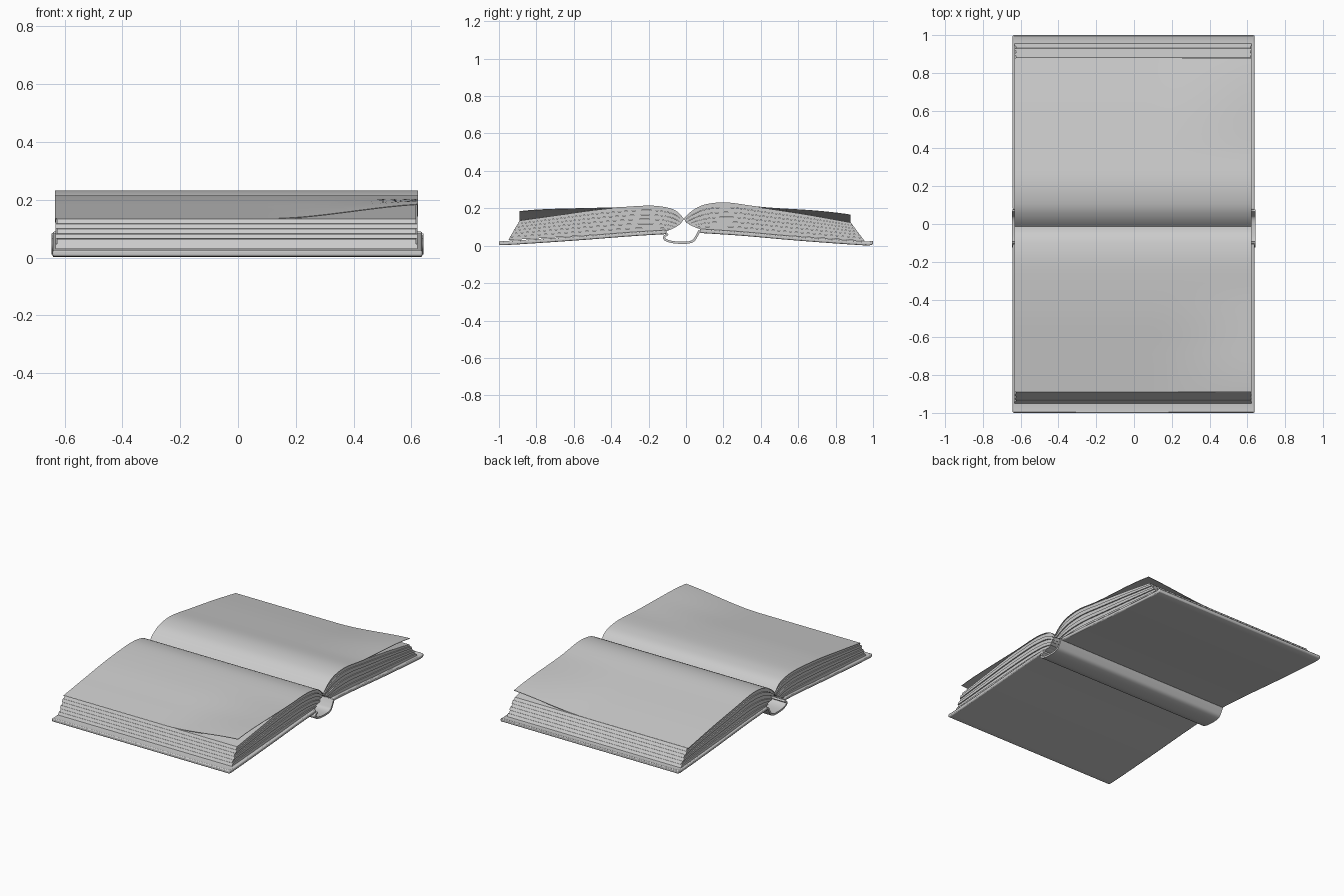
import bpy
import bmesh
import math
from mathutils import Vector

if "Cube" in bpy.data.objects:
    bpy.data.objects.remove(bpy.data.objects["Cube"], do_unlink=True)

grey = bpy.data.materials.new("light grey")
grey.use_nodes = True
COLOUR = (0.6, 0.6, 0.6, 1)
grey.diffuse_color = COLOUR
grey.node_tree.nodes["Principled BSDF"].inputs["Base Color"].default_value = COLOUR


def spline(points, n):
    """Sample a smooth curve through (y, z) points, evenly by length."""
    p = [Vector(q) for q in points]
    p = [2 * p[0] - p[1]] + p + [2 * p[-1] - p[-2]]
    fine = []
    for a, b, c, d in zip(p, p[1:], p[2:], p[3:]):
        for i in range(16):
            t = i / 16
            fine.append(0.5 * (2 * b + (c - a) * t + (2 * a - 5 * b + 4 * c - d) * t ** 2
                               + (3 * b - a - 3 * c + d) * t ** 3))
    fine.append(p[-2])
    dist = [0]
    for a, b in zip(fine, fine[1:]):
        dist.append(dist[-1] + (b - a).length)
    out, j = [], 0
    for i in range(n):
        s = dist[-1] * i / (n - 1)
        while j < len(fine) - 2 and dist[j + 1] < s:
            j += 1
        out.append(fine[j].lerp(fine[j + 1], (s - dist[j]) / (dist[j + 1] - dist[j])))
    return out


def finish(bm, name):
    bmesh.ops.recalc_face_normals(bm, faces=bm.faces)
    mesh = bpy.data.meshes.new(name)
    bm.to_mesh(mesh)
    bm.free()
    mesh.materials.append(grey)
    obj = bpy.data.objects.new(name, mesh)
    bpy.context.collection.objects.link(obj)
    bpy.ops.object.select_all(action="DESELECT")
    obj.select_set(True)
    bpy.context.view_layer.objects.active = obj
    bpy.ops.object.shade_smooth_by_angle(angle=math.radians(35))
    return obj


def slab(name, upper, lower, x0, x1, lift=None, columns=1):
    """Solid between two (y, z) curves, swept along x, with an optional lift."""
    bm = bmesh.new()
    n = len(upper)
    rows = []
    for c in range(columns + 1):
        x = x0 + (x1 - x0) * c / columns
        ring = list(upper) + list(reversed(lower))
        rows.append([bm.verts.new((x, y, z + (lift(x, y) if lift else 0))) for y, z in ring])
    for a, b in zip(rows, rows[1:]):
        for i in range(2 * n):
            k = (i + 1) % (2 * n)
            bm.faces.new((a[i], a[k], b[k], b[i]))
    for r in (rows[0], rows[-1]):
        for i in range(n - 1):
            bm.faces.new((r[i], r[i + 1], r[2 * n - 2 - i], r[2 * n - 1 - i]))
    return finish(bm, name)


def thicken(curve, t):
    """Offset a curve along its normals."""
    out = []
    for i, p in enumerate(curve):
        d = (curve[min(i + 1, len(curve) - 1)] - curve[max(i - 1, 0)]).normalized()
        out.append(p + Vector((-d.y, d.x)) * t)
    return out


def ease(v):
    v = max(0, min(1, v))
    return v * v * (3 - 2 * v)


N = 40
HALVES = {
    "front": dict(
        top=[(-.012, .145), (-.05, .185), (-.11, .206), (-.22, .214), (-.45, .196), (-.67, .166), (-.89, .135)],
        base=[(-.1, .078), (-.25, .071), (-.5, .057), (-.95, .03)],
        cover=[(-.105, .062), (-.3, .05), (-.6, .027), (-.95, .004), (-1, .004)], lift=.05),
    "back": dict(
        top=[(-.012, .145), (.03, .185), (.1, .22), (.22, .231), (.4, .205), (.64, .168), (.88, .125)],
        base=[(.075, .088), (.25, .077), (.5, .057), (.955, .025)],
        cover=[(.075, .068), (.3, .053), (.6, .027), (.95, .002), (1, .006)], lift=.042),
}
LAYERS = 6

for side, h in HALVES.items():
    top, base = spline(h["top"], N), spline(h["base"], N)
    sign = -1 if side == "front" else 1

    def level(t):
        # pages bow toward the gutter between the base and the top
        pts = []
        for i, (b, p) in enumerate(zip(base, top)):
            q = b.lerp(p, t)
            near = max(0, 1 - i / 8)
            pts.append(q - Vector((sign * .02 * near * math.sin(math.pi * t), 0)))
        return pts

    # page bundles, each a little out of line with its neighbours
    for k in range(LAYERS):
        inset = .006 * (k % 2)
        t0, t1 = k / LAYERS, (k + .95) / LAYERS
        slab(f"{side}_page_bundle_{k + 1}", level(t1), level(t0), -.632 + inset, .622 - inset)

    # loose top sheet with one curling corner
    def curl(x, y, amount=h["lift"]):
        return amount * ease((x - .1) / .6) / ease(.52 / .6) * ease((abs(y) - .3) / .62)

    sheet_under = [p - Vector((0, .003)) for p in top]
    slab(f"{side}_top_sheet", top, sheet_under, -.633, .623, curl, 24)

    # cover board
    under = spline(h["cover"], N)
    board = slab(f"{side}_cover", [p + Vector((0, .022)) for p in under], under, -.642, .638)
    bevel = board.modifiers.new("rounded_edges", "BEVEL")
    bevel.width, bevel.segments, bevel.limit_method = .006, 2, "ANGLE"

# hollow spine hanging between the covers
outer = spline([(-.1, .067), (-.122, .05), (-.115, .028), (-.07, .013), (0, .01),
                (.04, .02), (.06, .045), (.078, .078)], N)
slab("spine", thicken(outer, .012), outer, -.645, .642)
# binding cloth that joins the page blocks at the gutter
gutter = spline([(-.06, .1), (-.03, .125), (-.012, .14), (.01, .125), (.04, .105)], 16)
slab("gutter_binding", thicken(gutter, .006), gutter, -.63, .62)
